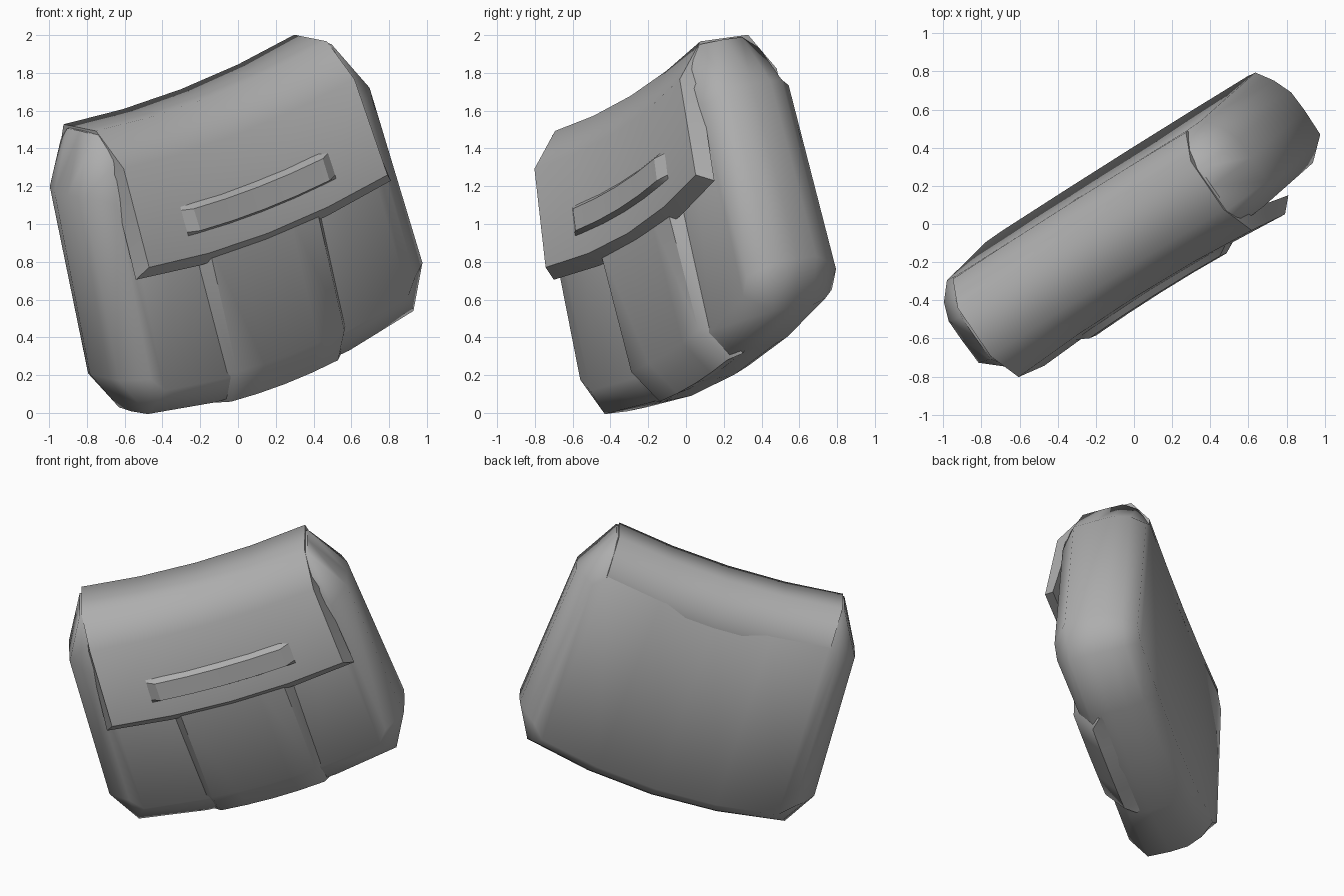
import bpy, bmesh, math
from mathutils import Vector

if "Cube" in bpy.data.objects:
    bpy.data.objects.remove(bpy.data.objects["Cube"])

# Tilted frame of the bag: width, height and front directions
U = Vector((0.804, 0.506, 0.312))
V = Vector((-0.188, -0.282, 0.941))
F = Vector((0.564, -0.815, -0.132))
COLS = (-1, -0.5, 0, 0.5, 1)

grey = bpy.data.materials.new("grey_fabric")
grey.diffuse_color = (0.42, 0.42, 0.42, 1)
grey.use_nodes = True
grey.node_tree.nodes["Principled BSDF"].inputs["Base Color"].default_value = grey.diffuse_color


def place(x, f, v, hollow=0.0, lean=0.0):
    """Bag coordinates to world; the bag sags in the middle of its width."""
    v += (0.14 - 0.027 * v) * x * x
    f -= lean * (v - 0.35)
    f -= hollow * max(0, 1 - (x / 0.8) ** 2) * min(1, max(0, f / 0.15))
    return U * (x + 0.271) + V * v + F * f


def finish(name, bm, angle):
    bmesh.ops.recalc_face_normals(bm, faces=bm.faces[:])
    mesh = bpy.data.meshes.new(name)
    bm.to_mesh(mesh)
    bm.free()
    mesh.materials.append(grey)
    ob = bpy.data.objects.new(name, mesh)
    bpy.context.collection.objects.link(ob)
    bpy.ops.object.select_all(action='DESELECT')
    ob.select_set(True)
    bpy.context.view_layer.objects.active = ob
    bpy.ops.object.shade_smooth_by_angle(angle=math.radians(angle))


def grid(rows, closed=False):
    """Skin rows of points; closed rows wrap around."""
    bm = bmesh.new()
    vs = [[bm.verts.new(p) for p in row] for row in rows]
    n = len(vs[0])
    for a, b in zip(vs, vs[1:]):
        for i in range(n if closed else n - 1):
            j = (i + 1) % n
            bm.faces.new((a[i], a[j], b[j], b[i]))
    return bm, vs


# Body: outlines from front to back
# (depth, bottom x/v, low side x/v, high side x/v, top x/v)
outlines = [
    (0.178, (0.80, 0.24), (0.87, 0.31), (0.82, 1.30), (0.75, 1.53)),
    (0.07, (0.875, 0.10), (1.00, 0.30), (0.94, 1.333), (0.775, 1.665)),
    (-0.08, (0.88, 0.095), (1.005, 0.30), (0.945, 1.333), (0.775, 1.67)),
    (-0.20, (0.875, 0.10), (1.00, 0.30), (0.945, 1.333), (0.775, 1.667)),
    (-0.30, (0.85, 0.135), (0.95, 0.285), (0.905, 1.345), (0.77, 1.59)),
    (-0.387, (0.80, 0.20), (0.88, 0.27), (0.83, 1.34), (0.75, 1.43)),
]
rings = []
for f, lo, s1, s2, hi in outlines:
    pts = [(c * lo[0], lo[1]) for c in COLS] + [s1, s2]
    pts += [(-c * hi[0], hi[1]) for c in COLS]
    pts += [(-s2[0], s2[1]), (-s1[0], s1[1])]
    rings.append([place(x, f, v, 0.03, 0.08) for x, v in pts])
bm, vs = grid(rings, closed=True)
for r in (vs[0], vs[-1]):
    for i in range(4):
        bm.faces.new((r[i], r[i + 1], r[10 - i], r[11 - i]))
    bm.faces.new(r[4:8])
    bm.faces.new((r[0], r[11], r[12], r[13]))
finish("bag_body", bm, 65)

# Flap: thick sheet folded over the top (half width, depth, height)
outer = [(0.785, 0.24, 0.952), (0.76, 0.145, 1.498), (0.76, -0.055, 1.686),
         (0.76, -0.363, 1.68), (0.76, -0.478, 1.47), (0.76, -0.470, 1.38)]
inner = [(0.84, 0.172, 0.88), (0.79, 0.05, 1.44), (0.765, -0.075, 1.60),
         (0.765, -0.345, 1.60), (0.765, -0.40, 1.45), (0.765, -0.40, 1.38)]
section = outer + inner[::-1]
bm, vs = grid([[place(c * w, f, v, 0.025) for w, f, v in section]
               for c in COLS], closed=True)
n = len(section)
for end in (vs[0], vs[-1]):
    for i in range(n // 2 - 1):
        bm.faces.new((end[i], end[i + 1], end[n - 2 - i], end[n - 1 - i]))
# Crisp lower lip
for a, b in zip(vs, vs[1:]):
    for i in (0, n - 1):
        bm.edges.get((a[i], b[i])).smooth = False
finish("flap", bm, 66)

# Front pocket: raised panel with sloped sides (height, front, base)
rows = []
for v, front, base in [(1.0, 0.172, 0.09), (0.27, 0.206, 0.12),
                       (0.085, 0.085, 0.02), (0.10, 0.0, 0.0)]:
    row = [place(-0.42, base, v)]
    row += [place(c * 0.352, front, v) for c in COLS]
    rows.append(row + [place(0.42, base, v)])
finish("front_pocket", grid(rows)[0], 46)

# Flap plate: raised bar with bevelled rim
rows = []
for v, base, front in [(1.23, 0.192, None), (1.21, 0.195, 0.232),
                       (1.09, 0.22, 0.255), (1.07, 0.222, None)]:
    row = [place(-0.486, base, v, 0.025)]
    row += [place(c * 0.425, front or base, v, 0.025) for c in COLS]
    rows.append(row + [place(0.486, base, v, 0.025)])
finish("flap_plate", grid(rows)[0], 25)
